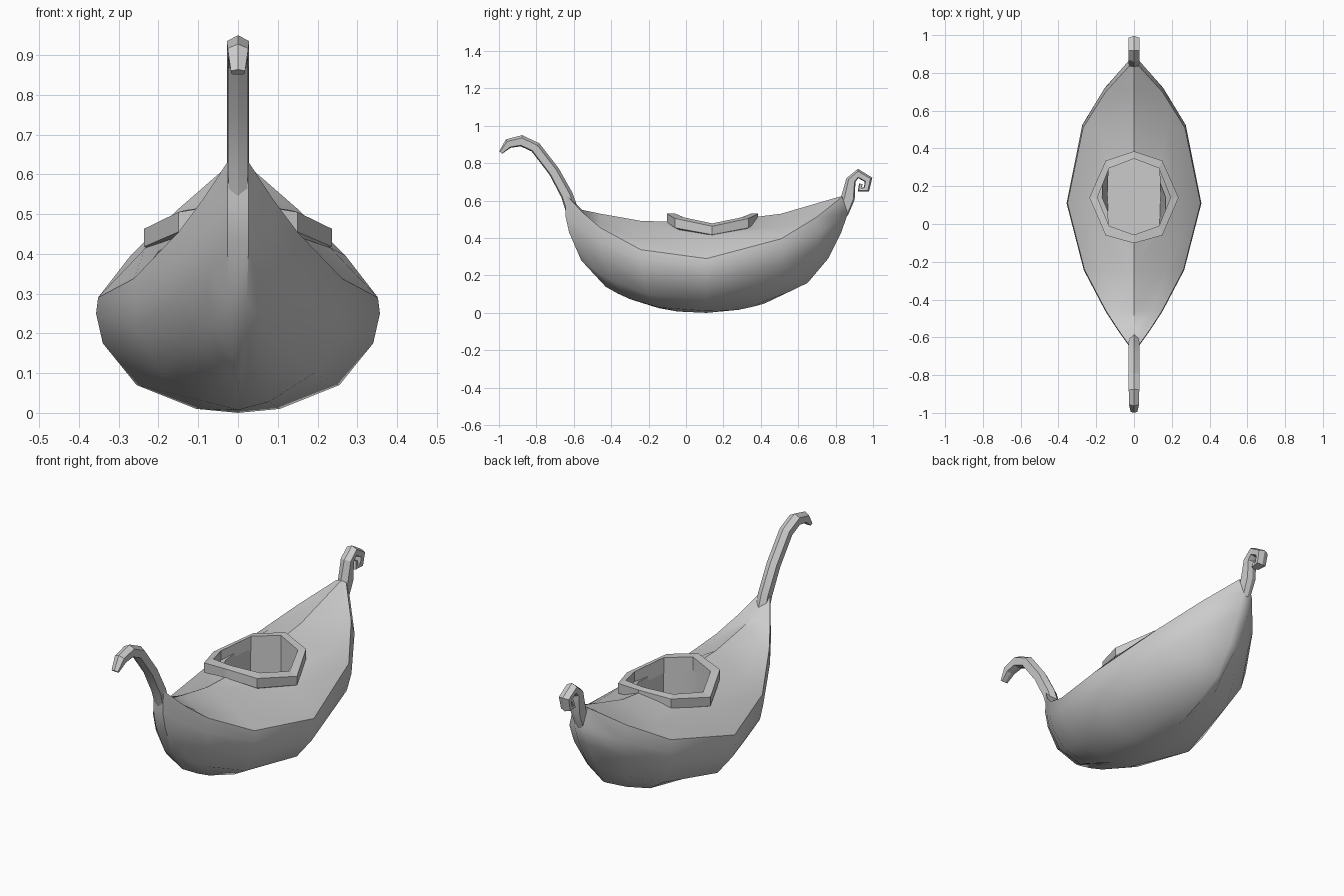
import bpy, bmesh, math
from mathutils import Vector

if "Cube" in bpy.data.objects:
    bpy.data.objects.remove(bpy.data.objects["Cube"])


def loft(name, rings, closed=False):
    """Skin mirrored vertex rings; cap the ends with cross strips unless closed."""
    bm = bmesh.new()
    vs = [[bm.verts.new(p) for p in r] for r in rings]
    n = len(rings[0])
    for a in range(len(vs) if closed else len(vs) - 1):
        r, s = vs[a], vs[(a + 1) % len(vs)]
        for i in range(n):
            j = (i + 1) % n
            bm.faces.new((r[i], r[j], s[j], s[i]))
    if not closed:
        for r in (vs[0], vs[-1]):
            for i in range(n // 2):
                quad = (r[i], r[i + 1], r[n - i - 1], r[-i])
                bm.faces.new(list(dict.fromkeys(quad)))
    bmesh.ops.recalc_face_normals(bm, faces=bm.faces)
    me = bpy.data.meshes.new(name)
    bm.to_mesh(me)
    bm.free()
    ob = bpy.data.objects.new(name, me)
    bpy.context.collection.objects.link(ob)
    return ob


def activate(ob):
    bpy.ops.object.select_all(action='DESELECT')
    ob.select_set(True)
    bpy.context.view_layer.objects.active = ob


def smooth(ob, deg):
    activate(ob)
    bpy.ops.object.shade_smooth_by_angle(angle=math.radians(deg))


# Hull: widest section fans out to the bow and stern profiles (gunwale to keel)
mid = [(.352, .29), (.357, .25), (.34, .175), (.255, .07), (.105, .01), (0, 0)]
bow = [(-.64, .63), (-.645, .52), (-.625, .43), (-.56, .28), (-.43, .14), (-.22, .05)]
stern = [(.835, .62), (.865, .53), (.83, .43), (.76, .29), (.65, .16), (.42, .05)]
end_x = [.027, .027, .027, .022, .012, 0]


def section(end, t, px, pz, ridge, rise):
    """Hull ring at fraction t from midships to an end; rise shapes the deck."""
    half = []
    for (x, z), (ey, ez), ex in zip(mid, end, end_x):
        half.append((x + (ex - x) * t ** px, .11 + (ey - .11) * t,
                     z + (ez - z) * t ** pz))
    gx, gy, gz = half[0]
    deck = (gx * .66, gy, gz + rise * (ridge - gz))
    right = [deck] + half[:-1]
    return [(0, gy, ridge)] + right + [half[-1]] + [(-x, y, z) for x, y, z in reversed(right)]


rings = [section(bow, t, 1.7, 2.6, r, f) for t, r, f in
         ((1, .632, .3), (.885, .55, .3), (.757, .53, .3), (.47, .492, .4))]
rings += [section(stern, t, 2.3, 1.9, r, f) for t, r, f in
          ((0, .48, .66), (.55, .53, .42), (.81, .585, .3), (1, .625, .3))]
hull = loft("hull", rings)


# Cockpit well cut into the deck
def octagon(a, b, side, front, back, zs):
    """Eight points around the cockpit: tip, corner and side heights in zs."""
    right = [(0, front, zs[0]), (a, b[0], zs[1]), (side, .14, zs[2]),
             (a, b[1], zs[1]), (0, back, zs[0])]
    return right + [(-x, y, z) for x, y, z in reversed(right[1:-1])]


cut_top = octagon(.135, (-.01, .295), .197, -.058, .347, (.8, .8, .8))
cut_bot = octagon(.135, (-.01, .295), .14, -.058, .347, (.08, .08, .08))
cutter = loft("well_cutter", [cut_bot, cut_top])
cutter.hide_render = True
mod = hull.modifiers.new("well", 'BOOLEAN')
mod.operation = 'DIFFERENCE'
mod.solver = 'EXACT'
mod.object = cutter
activate(hull)
bpy.ops.object.modifier_apply(modifier=mod.name)
bpy.data.objects.remove(cutter)
smooth(hull, 40)

# Raised saddle-shaped rim around the cockpit
outer = (.15, (-.06, .335), .236, -.102, .385)
inner = (.132, (-.01, .295), .194, -.057, .346)
loft("cockpit_rim", [octagon(*outer, (.53, .505, .463)),
                     octagon(*inner, (.53, .51, .478)),
                     octagon(*inner, (.46, .43, .40)),
                     octagon(*outer, (.485, .455, .418))], closed=True)


# Bow and stern posts: ridged bars swept along curves in the y-z plane
def post(name, path):
    """Path points are y, z, half thickness, half width."""
    rings = []
    for i, (y, z, h, w) in enumerate(path):
        a, b = path[max(i - 1, 0)], path[min(i + 1, len(path) - 1)]
        t = Vector((0, b[0] - a[0], b[1] - a[1])).normalized()
        n = Vector((0, -t.z, t.y))
        side = 1 if y > 0 else -1
        prof = [(0, 1), (w, .5), (w * .9, -.8), (0, -1), (-w * .9, -.8), (-w, .5)]
        rings.append([Vector((x, y, z)) + n * h * k * side for x, k in prof])
    return loft(name, rings)


smooth(post("bow_post", [
    (-.59, .49, .035, .024), (-.637, .63, .032, .028), (-.705, .755, .03, .028),
    (-.805, .885, .03, .028), (-.88, .92, .03, .028), (-.95, .905, .026, .026),
    (-.991, .857, .01, .018)]), 20)
smooth(post("stern_post", [
    (.835, .53, .032, .024), (.866, .615, .037, .028), (.882, .71, .026, .028),
    (.92, .745, .025, .028), (.976, .712, .023, .028), (.965, .66, .018, .026),
    (.928, .658, .014, .022), (.935, .69, .01, .016)]), 20)
